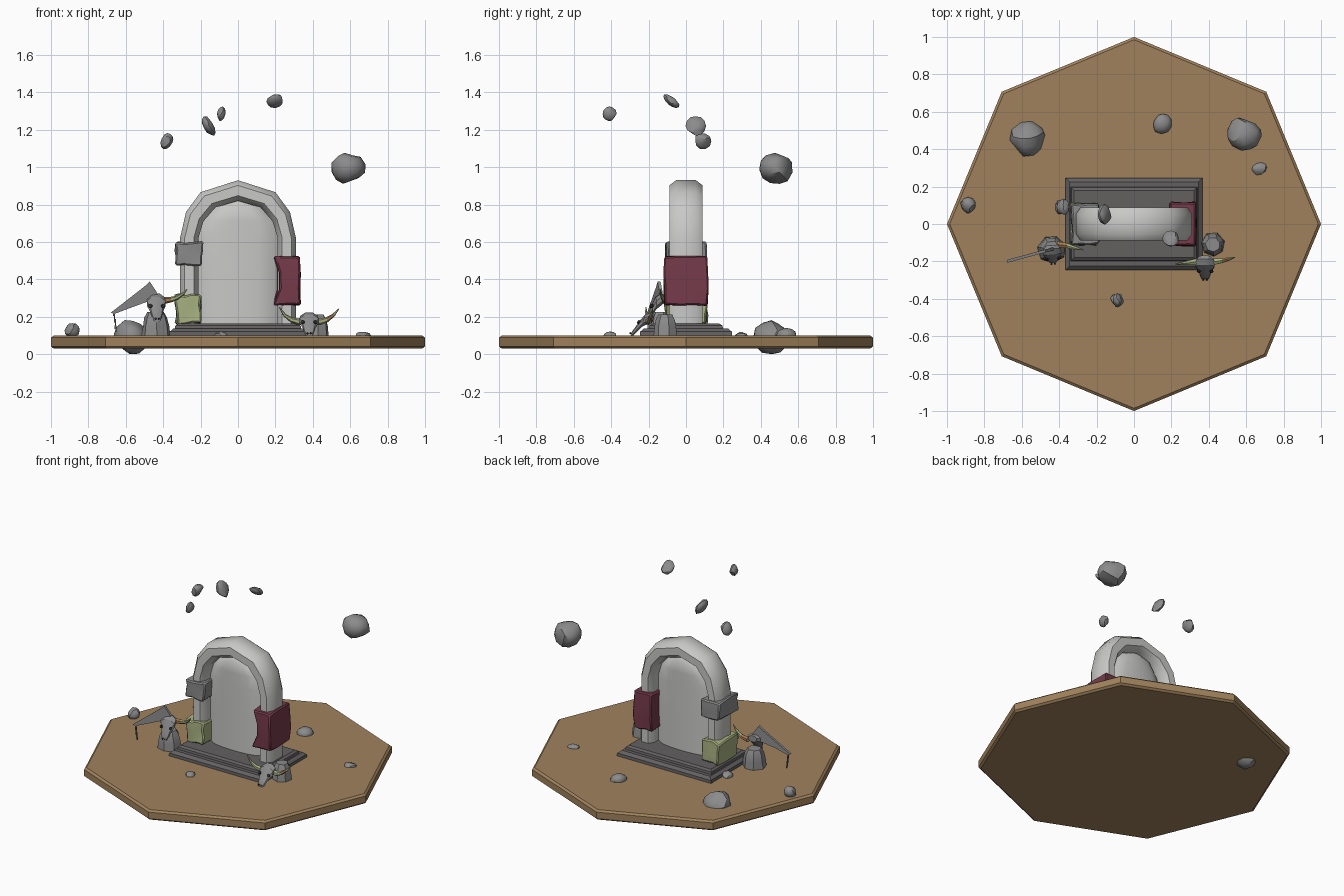
import bpy, bmesh, math, random
from mathutils import Vector, Matrix, Euler

if "Cube" in bpy.data.objects:
    bpy.data.objects.remove(bpy.data.objects["Cube"])

random.seed(4)


def mat(name, r, g, b):
    m = bpy.data.materials.new(name)
    m.diffuse_color = (r, g, b, 1)
    m.use_nodes = True
    m.node_tree.nodes["Principled BSDF"].inputs["Base Color"].default_value = m.diffuse_color
    return m


EARTH = mat("earth", .35, .222, .107)
PALE = mat("pale stone", .58, .58, .565)
STONE = mat("grey stone", .26, .26, .26)
DARK = mat("dark stone", .125, .118, .118)
RED = mat("dark red", .18, .043, .07)
GREEN = mat("moss green", .39, .44, .22)
TAN = mat("horn tan", .38, .2, .085)
HOLE = mat("socket black", .03, .03, .03)


def finish(name, bm, mats, angle=30, bevel=0):
    bmesh.ops.recalc_face_normals(bm, faces=bm.faces[:])
    me = bpy.data.meshes.new(name)
    bm.to_mesh(me)
    bm.free()
    for m in mats:
        me.materials.append(m)
    ob = bpy.data.objects.new(name, me)
    bpy.context.collection.objects.link(ob)
    bpy.ops.object.select_all(action='DESELECT')
    ob.select_set(True)
    bpy.context.view_layer.objects.active = ob
    if bevel:
        mod = ob.modifiers.new("edge", 'BEVEL')
        mod.width, mod.segments, mod.limit_method = bevel, 1, 'ANGLE'
    bpy.ops.object.shade_smooth_by_angle(angle=math.radians(angle))
    return ob


def loft(bm, rings, index=lambda i: 0):
    """Skin a list of point rings and cap both ends."""
    vs = [[bm.verts.new(p) for p in r] for r in rings]
    n = len(vs[0])
    for i in range(len(vs) - 1):
        for j in range(n):
            k = (j + 1) % n
            f = bm.faces.new((vs[i][j], vs[i][k], vs[i + 1][k], vs[i + 1][j]))
            f.material_index = index(i)
    bm.faces.new(vs[0])
    bm.faces.new(vs[-1]).material_index = index(len(vs) - 2)


def rect(x, y, z, cx=0, cy=0):
    return [(cx + a * x, cy + b * y, z) for a, b in ((-1, -1), (1, -1), (1, 1), (-1, 1))]


def rock(name, loc, size, rot=(0, 0, 0), flat=4):
    bm = bmesh.new()
    bmesh.ops.create_icosphere(bm, subdivisions=2, radius=1.06)
    # Chip flat facets off a ball
    for _ in range(flat):
        d = Vector([random.gauss(0, 1) for _ in range(3)]).normalized()
        for v in bm.verts:
            over = v.co.dot(d) - .8
            if over > 0:
                v.co -= d * over
    M = Matrix.Translation(loc) @ Euler(rot).to_matrix().to_4x4() @ Matrix.Diagonal((*size, 1))
    bm.transform(M)
    return finish(name, bm, [STONE], 35)


def rough_block(name, x0, x1, y, z0, z1, m, jitter, bite=0):
    bm = bmesh.new()
    bmesh.ops.create_cube(bm, size=1)
    bmesh.ops.subdivide_edges(bm, edges=bm.edges[:], cuts=2, use_grid_fill=True)
    for v in bm.verts:
        c = v.co.copy()
        mid = abs(c.z) < .2
        v.co = Vector(((x0 + x1) / 2 + c.x * (x1 - x0), c.y * 2 * y, (z0 + z1) / 2 + c.z * (z1 - z0)))
        v.co += Vector([random.uniform(-jitter, jitter) for _ in range(3)])
        # Worn hollow on the inner front edge
        if mid and c.x < -.4 and c.y < -.1:
            v.co.x += bite
    return finish(name, bm, [m], 30, .008)


# Octagonal ground plate
bm = bmesh.new()
loft(bm, [[(r * math.cos(i * math.pi / 4), r * math.sin(i * math.pi / 4), z) for i in range(8)]
          for z, r in ((.03, .985), (.042, 1), (.088, 1), (.1, .985))])
finish("ground_plate", bm, [EARTH], 25)

# Two stepped plinth slabs
bm = bmesh.new()
loft(bm, [rect(.368, .247, .095), rect(.365, .245, .12), rect(.345, .225, .137)])
finish("plinth_lower", bm, [DARK])
bm = bmesh.new()
loft(bm, [rect(.34, .2, .13), rect(.335, .195, .152), rect(.32, .18, .163)])
finish("plinth_upper", bm, [DARK])

# Stone arch: outer and inner outline pairs, right half mirrored to the left
half = [((.31, .16), (.21, .16)), ((.31, .4), (.212, .4)), ((.31, .62), (.212, .62)),
        ((.278, .76), (.185, .71)), ((.2, .866), (.12, .785))]
pairs = half + [((0, .93), (0, .82))] + [((-a, b), (-c, d)) for (a, b), (c, d) in reversed(half)]
section = [(0, -.6), (.25, -1), (.75, -1), (1, -.6), (1, .6), (.75, 1), (.25, 1), (0, .6)]
bm = bmesh.new()
loft(bm, [[(o[0] + (i[0] - o[0]) * t, s * .089, o[1] + (i[1] - o[1]) * t) for t, s in section]
          for o, i in pairs])
finish("arch", bm, [PALE], 40)

# Bulging portal panel filling the opening
bm = bmesh.new()
outline = [i for o, i in pairs]
cols = 8
for side in (-1, 1):
    rows = []
    for x, z in outline[:5]:
        rows.append([bm.verts.new(((2 * k / cols - 1) * (x + .01),
                                   side * .055 * math.sqrt(max(0, 1 - (2 * k / cols - 1) ** 2)), z))
                     for k in range(cols + 1)])
    for a, b in zip(rows, rows[1:]):
        for k in range(cols):
            bm.faces.new((a[k], a[k + 1], b[k + 1], b[k]))
    tip = bm.verts.new((0, side * .02, .83))
    for k in range(cols):
        bm.faces.new((rows[-1][k], rows[-1][k + 1], tip))
bmesh.ops.remove_doubles(bm, verts=bm.verts[:], dist=.0005)
finish("portal_panel", bm, [PALE], 50)

# Blocks wrapped round the arch legs
rough_block("grey_collar", -.334, -.19, .108, .475, .6, STONE, .006)
rough_block("green_foot", -.332, -.2, .112, .163, .318, GREEN, .009)
rough_block("red_block", .19, .332, .117, .262, .522, RED, .005, .03)

# Floating rocks
rock("floating_rock_big", (.59, .485, .998), (.09, .09, .088), (.3, .2, .5), 7)
rock("floating_rock_top", (.198, -.078, 1.355), (.044, .05, .024), (-.7, .1, .2))
rock("floating_rock_front", (-.09, -.408, 1.285), (.022, .038, .038), (0, .2, 0))
rock("floating_rock_mid", (-.156, .052, 1.22), (.028, .052, .056), (0, -.5, 0))
rock("floating_rock_left", (-.38, .09, 1.14), (.03, .045, .045), (0, .4, 0))

# Rocks on the ground
rock("ground_rock_big", (-.57, .455, .095), (.096, .092, .095), (.1, .1, .4), 6)
rock("ground_rock_back", (.148, .538, .1), (.053, .053, .038))
rock("ground_rock_right", (.668, .295, .1), (.042, .03, .021), (0, 0, .4))
rock("ground_rock_left", (-.887, .1, .128), (.04, .042, .038))
rock("ground_rock_front", (-.09, -.405, .1), (.036, .034, .02))
rock("ground_rock_leg", (-.385, .09, .1), (.035, .042, .03))


def pedestal(name, x, y, w, z1):
    bm = bmesh.new()
    rings = []
    for z, s in ((.095, 1), (.15, .95), (z1 - .03, .85), (z1, .6)):
        rings.append([(x + s * w * math.cos(a) * random.uniform(.93, 1.05),
                       y + s * w * math.sin(a) * random.uniform(.93, 1.05), z)
                      for a in [k * math.pi / 3.5 + .3 for k in range(7)]])
    loft(bm, rings)
    finish(name, bm, [STONE], 30)


pedestal("skull_rock_left", -.44, -.135, .076, .225)
pedestal("skull_rock_right", .422, -.11, .066, .212)


def skull(name, loc, rot):
    """Horned skull: wide brow tapering to a muzzle that points forward and down."""
    bm = bmesh.new()
    rings = []
    for y, z, w, h in ((.05, .03, .03, .022), (.03, .032, .048, .032), (-.005, .022, .052, .034),
                       (-.035, -.005, .034, .03), (-.062, -.032, .026, .024), (-.078, -.046, .018, .014)):
        rings.append([(w * math.cos(a) * 1.05, y + .35 * h * math.sin(a), z + h * math.sin(a))
                      for a in [k * math.pi / 4 + math.pi / 8 for k in range(8)]])
    loft(bm, rings)
    M = Matrix.Translation(loc) @ Euler(rot).to_matrix().to_4x4()
    bm.transform(M)
    finish(name, bm, [STONE], 30)
    # Eye sockets and nostrils as thin dark plates
    bm = bmesh.new()
    for s in (-1, 1):
        for p, r in (((s * .034, -.031, .017), .011), ((s * .009, -.081, -.038), .005)):
            X = Matrix.Translation(p) @ Euler((.9, 0, s * .5)).to_matrix().to_4x4()
            bmesh.ops.create_cone(bm, cap_ends=True, segments=6, radius1=r, radius2=r, depth=.008, matrix=X)
    bm.transform(M)
    finish(name + "_sockets", bm, [HOLE])


skull("skull_left", (-.438, -.15, .253), (.35, 0, .1))
skull("skull_right", (.38, -.22, .158), (.1, 0, .0))


def horn(name, pts, r, tan):
    bm = bmesh.new()
    pts = [Vector(p) for p in pts]
    rings = []
    for i, p in enumerate(pts):
        d = (pts[min(i + 1, len(pts) - 1)] - pts[max(i - 1, 0)]).normalized()
        u = d.cross(Vector((0, 1, 0))).normalized()
        v = d.cross(u)
        rr = r * (1 - .85 * (i / (len(pts) - 1)) ** 1.4)
        rings.append([p + rr * (u * math.cos(k * math.pi / 3) + v * math.sin(k * math.pi / 3)) for k in range(6)])
    loft(bm, rings, lambda i: 1 if i in tan else 0)
    finish(name, bm, [GREEN, TAN], 50)


# Horns
horn("horn_left_skull", [(-.41, -.11, .285), (-.385, -.112, .288), (-.355, -.116, .293), (-.325, -.125, .303),
                         (-.295, -.133, .322), (-.272, -.138, .347)], .019, (0, 1))
horn("horn_right_skull_inner", [(.35, -.2, .178), (.32, -.203, .174), (.285, -.208, .184),
                                (.25, -.212, .208), (.222, -.214, .25)], .02, ())
horn("horn_right_skull_outer", [(.41, -.2, .178), (.44, -.2, .174), (.475, -.195, .184),
                                (.51, -.186, .208), (.538, -.178, .242)], .02, (2,))

# Axe behind the left skull: flat outline given a thickness
outline = [(-.68, .222), (-.662, .215), (-.495, .325), (-.498, .29), (-.45, .29), (-.42, .305), (-.437, .335), (-.472, .388),
           (-.5, .362)]
bm = bmesh.new()
loft(bm, [[(x, -.135 + (x + .44) * .27 + t, z) for x, z in outline] for t in (-.008, .008)])
bmesh.ops.triangulate(bm, faces=[f for f in bm.faces if len(f.verts) > 4])
finish("axe", bm, [STONE], 20)

# Chain hanging from the axe handle
bm = bmesh.new()
for i in range(6):
    X = Matrix.Translation((-.662 + .002 * i, -.196, .212 - i * .017)) @ Matrix.Rotation(i * math.pi / 2, 4, 'Z')
    bmesh.ops.create_cube(bm, size=1, matrix=X @ Matrix.Diagonal((.011, .005, .018, 1)))
finish("chain", bm, [DARK])
